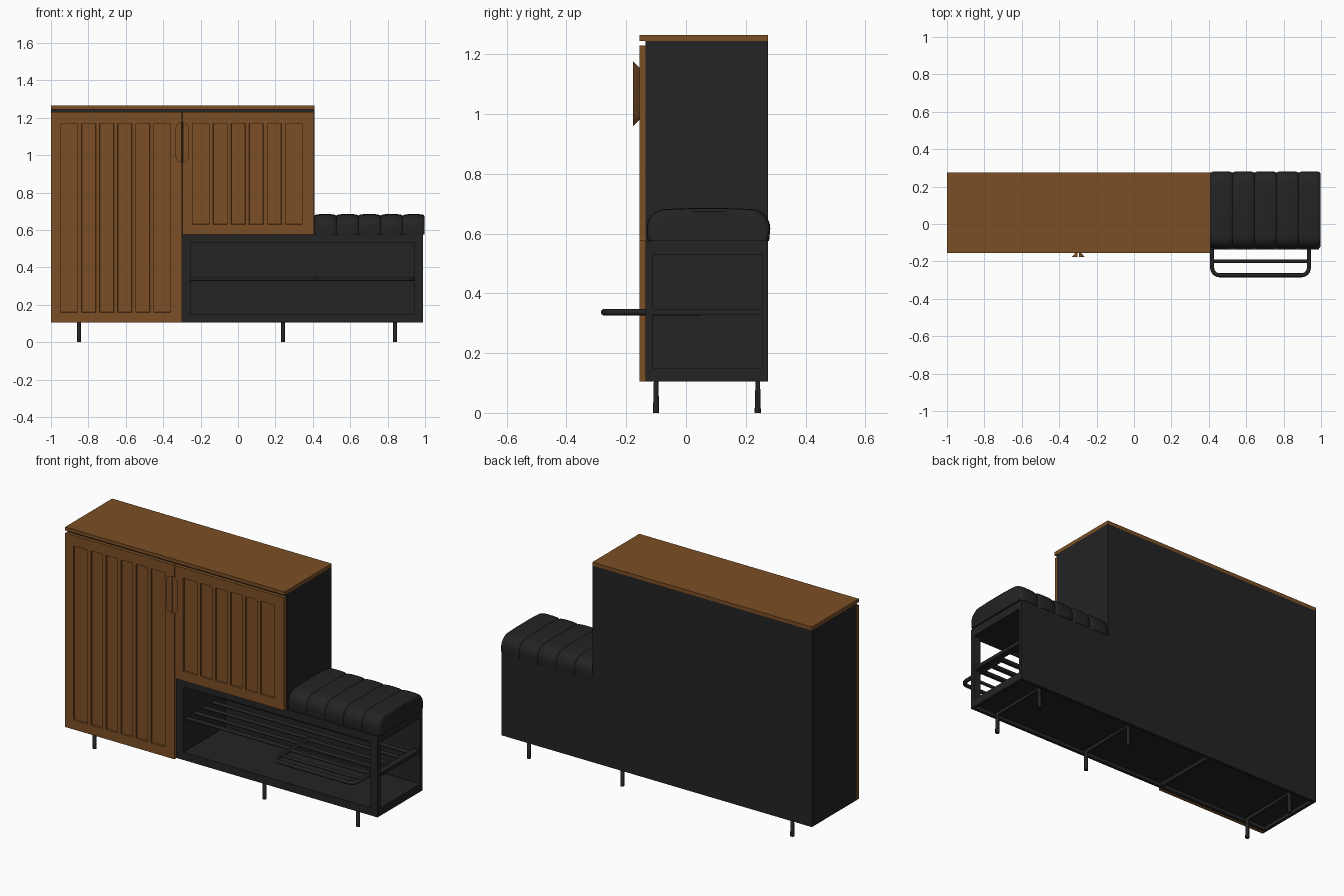
import bpy, bmesh
from math import sin, cos, pi

cube = bpy.data.objects.get("Cube")
if cube:
    bpy.data.objects.remove(cube, do_unlink=True)


def material(name, color):
    m = bpy.data.materials.new(name)
    m.use_nodes = True
    m.diffuse_color = color
    m.node_tree.nodes["Principled BSDF"].inputs["Base Color"].default_value = color
    return m


WOOD = material("warm brown wood", (0.2, 0.078, 0.018, 1))
BLACK = material("matte black", (0.017, 0.017, 0.017, 1))


def finish(name, bm, mat, smooth=False):
    bmesh.ops.recalc_face_normals(bm, faces=bm.faces)
    mesh = bpy.data.meshes.new(name)
    bm.to_mesh(mesh)
    bm.free()
    mesh.materials.append(mat)
    ob = bpy.data.objects.new(name, mesh)
    bpy.context.collection.objects.link(ob)
    if smooth:
        bpy.ops.object.select_all(action='DESELECT')
        ob.select_set(True)
        bpy.context.view_layer.objects.active = ob
        bpy.ops.object.shade_smooth_by_angle(angle=0.6)
    return ob


def box(name, x, y, z, mat=BLACK):
    bm = bmesh.new()
    bmesh.ops.create_cube(bm, size=1)
    for v in bm.verts:
        for i, (lo, hi) in enumerate((x, y, z)):
            v.co[i] = hi if v.co[i] > 0 else lo
    return finish(name, bm, mat)


def tube(name, points, radius=0.01):
    cu = bpy.data.curves.new(name, 'CURVE')
    cu.dimensions = '3D'
    cu.bevel_depth = radius
    cu.bevel_resolution = 3
    cu.use_fill_caps = True
    sp = cu.splines.new('POLY')
    sp.points.add(len(points) - 1)
    for p, co in zip(sp.points, points):
        p.co = (*co, 1)
    cu.materials.append(BLACK)
    ob = bpy.data.objects.new(name, cu)
    bpy.context.collection.objects.link(ob)
    return ob


def loft(name, rings, mat, smooth=False):
    bm = bmesh.new()
    loops = [[bm.verts.new(p) for p in ring] for ring in rings]
    n = len(loops[0])
    for a, b in zip(loops, loops[1:]):
        for i in range(n):
            j = (i + 1) % n
            bm.faces.new((a[i], a[j], b[j], b[i]))
    bm.faces.new(loops[0])
    bm.faces.new(loops[-1])
    return finish(name, bm, mat, smooth)


LEFT, SPLIT, STEP, END = -1.0, -0.298, 0.408, 0.99
FRONT, BACK = -0.135, 0.275
BASE, SEAT, TOP = 0.105, 0.575, 1.245

# Cabinet carcass and top board
box("tall_cabinet", (LEFT, SPLIT), (FRONT, BACK), (0.125, TOP))
box("upper_cabinet", (SPLIT, STEP), (FRONT, BACK), (SEAT, TOP))
box("top_board", (LEFT, STEP), (-0.155, BACK), (TOP, 1.265), WOOD)

# Open bench carcass
box("bench_floor", (SPLIT, END), (FRONT, BACK), (0.125, 0.15))
box("bench_top", (SPLIT, END), (FRONT, BACK), (0.53, SEAT))
box("bench_left_wall", (SPLIT, -0.255), (FRONT, BACK), (0.15, 0.53))
box("bench_back", (-0.255, END), (0.255, BACK), (0.15, 0.53))
box("bench_front_post", (0.945, END), (FRONT, -0.11), (0.15, 0.53))

# Rim below the floor
box("front_skirt", (LEFT, END), (FRONT, -0.118), (BASE, 0.125))
box("back_skirt", (LEFT, END), (0.258, BACK), (BASE, 0.125))
for name, x in (("left", LEFT), ("middle", SPLIT), ("right", END - 0.017)):
    box(name + "_skirt", (x, x + 0.017), (-0.118, 0.258), (BASE, 0.125))


# Doors with a row of recessed panels
def door(name, x0, x1, z0, z1, margin=0.053, gap=0.021, count=6):
    wide, narrow = 0.09, 0.0755
    xs, x = [x0], x0 + margin
    for i in range(count):
        w = wide if i in (0, count - 1) else narrow
        xs += [x, x + w]
        x += w + gap
    xs.append(x1)
    zs = [z0, z0 + 0.055, z1 - 0.06, z1]
    bm = bmesh.new()
    grid = [[bm.verts.new((x, -0.155, z)) for z in zs] for x in xs]
    panels = []
    for i in range(len(xs) - 1):
        for j in range(3):
            f = bm.faces.new((grid[i][j], grid[i + 1][j],
                              grid[i + 1][j + 1], grid[i][j + 1]))
            if j == 1 and i % 2 == 1:
                panels.append(f)
    r = bmesh.ops.extrude_face_region(bm, geom=bm.faces[:], use_keep_orig=True)
    bmesh.ops.translate(bm, vec=(0, 0.02, 0), verts=[
        v for v in r["geom"] if isinstance(v, bmesh.types.BMVert)])
    bmesh.ops.recalc_face_normals(bm, faces=bm.faces)
    bmesh.ops.inset_individual(bm, faces=panels, thickness=0.002, depth=-0.009)
    return finish(name, bm, WOOD)


door("tall_door", LEFT, SPLIT - 0.001, BASE, 1.23)
door("short_door", SPLIT + 0.001, STEP - 0.003, SEAT, 1.23)

# Flared half-oval handles
for side, name in ((-1, "tall_door_handle"), (1, "short_door_handle")):
    rings = []
    for y, r in ((-0.153, 0.013), (-0.177, 0.036)):
        ring = []
        for end in (1, -1):
            for k in range(9):
                a = k / 8 * pi / 2 if end < 0 else pi / 2 - k / 8 * pi / 2
                ring.append((-0.298 + side * (0.003 + (r - 0.003) * cos(a)), y,
                             1.068 + end * (0.072 + r * sin(a))))
        rings.append(ring)
    loft(name, rings, WOOD, True)


# Channelled seat cushion
def cushion_ring(x, d):
    r, y0, y1, z1 = 0.065, -0.132 + d, 0.282 - d, 0.682 - d
    ring = [(x, y0 + 0.004, SEAT)]
    for cy, start in ((y0 + r, pi), (y1 - r, pi / 2)):
        for k in range(9):
            a = start - k / 8 * pi / 2
            ring.append((x, cy + r * cos(a), z1 - r + r * sin(a)))
        if cy < 0:
            ring += [(x, y0 + (y1 - y0) * t, z1 + 0.003) for t in (0.35, 0.5, 0.65)]
    ring.append((x, y1 - 0.004, SEAT))
    return ring


rings = []
SEGMENTS = 5
seg = (0.998 - STEP) / SEGMENTS
steps = (0, 0.04, 0.12, 0.3, 0.5, 0.7, 0.88, 0.96)
for s in range(SEGMENTS):
    for t in steps:
        rings.append(cushion_ring(STEP + (s + t) * seg, 0.009 * abs(2 * t - 1) ** 6))
rings.append(cushion_ring(0.998, 0.012))
loft("seat_cushion", rings, BLACK, True)

# Fixed shoe rack and end rail
RACK = 0.337
for k in range(5):
    y = -0.105 + k * 0.08
    tube(f"shelf_bar_{k + 1}", [(-0.256, y, RACK), (0.955, y, RACK)])
box("end_rail", (0.95, 0.985), (-0.11, 0.255), (0.327, 0.347))

# Pulled-out rack with a rounded front
X0, X1, Y0, R = 0.418, 0.935, -0.274, 0.04
path = [(X0, 0.05, RACK)]
for cx, start in ((X0 + R, pi), (X1 - R, 1.5 * pi)):
    for k in range(7):
        a = start + k / 6 * pi / 2
        path.append((cx + R * cos(a), Y0 + R + R * sin(a), RACK))
path.append((X1, 0.05, RACK))
tube("pull_out_frame", path, 0.011)
for k in range(4):
    y = -0.2 + k * 0.08
    tube(f"pull_out_bar_{k + 1}", [(X0, y, RACK), (X1, y, RACK)], 0.009)

# Leg frames
for name, x in (("left", -0.85), ("middle", 0.24), ("right", 0.84)):
    tube(name + "_leg_frame", [(x, -0.1, 0), (x, -0.1, 0.114),
                               (x, 0.24, 0.114), (x, 0.24, 0)], 0.011)
